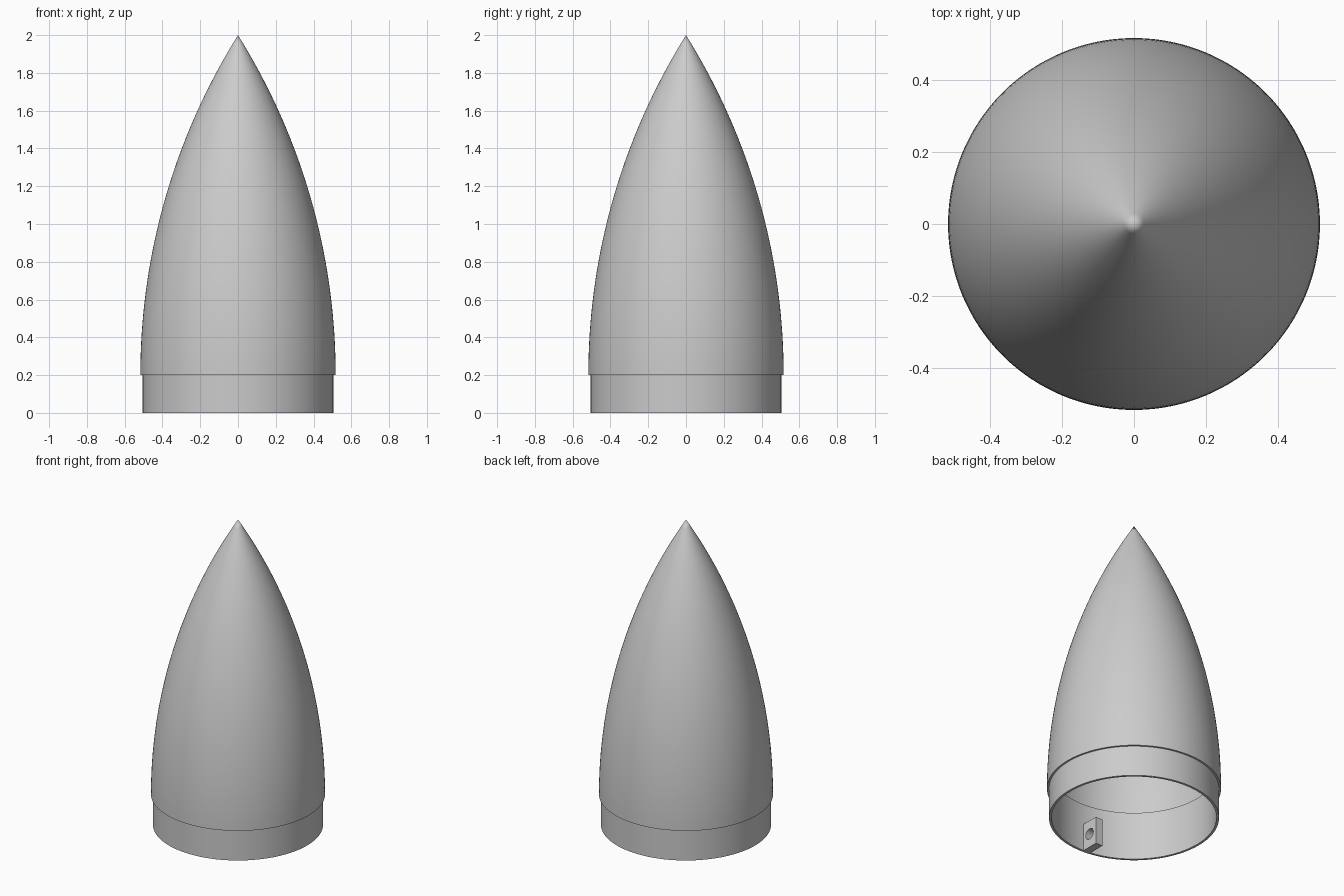
import bpy
import bmesh
from math import sqrt, pi, radians
from mathutils import Vector, Matrix

default_cube = bpy.data.objects.get("Cube")
if default_cube:
    bpy.data.objects.remove(default_cube, do_unlink=True)

SEGMENTS = 128
SHOULDER_Z, TIP_Z = 0.2, 2.0
BODY_R, COUPLER_R, COUPLER_INNER_R = 0.517, 0.505, 0.49
COUPLER_TOP = 0.316
WALL = 0.012

grey = bpy.data.materials.new("plain grey")
grey.use_nodes = True
grey.diffuse_color = (0.6, 0.6, 0.6, 1)
grey.node_tree.nodes["Principled BSDF"].inputs["Base Color"].default_value = (0.6, 0.6, 0.6, 1)


def finish(name, bm):
    """Turn a bmesh into a shaded grey object."""
    bmesh.ops.remove_doubles(bm, verts=bm.verts, dist=1e-5)
    bmesh.ops.recalc_face_normals(bm, faces=bm.faces)
    mesh = bpy.data.meshes.new(name)
    bm.to_mesh(mesh)
    bm.free()
    mesh.materials.append(grey)
    obj = bpy.data.objects.new(name, mesh)
    bpy.context.collection.objects.link(obj)
    return obj


def smooth(obj):
    bpy.ops.object.select_all(action="DESELECT")
    obj.select_set(True)
    bpy.context.view_layer.objects.active = obj
    bpy.ops.object.shade_smooth_by_angle(angle=radians(30))


def lathe(name, profile, closed):
    """Spin a (radius, height) profile around the z axis."""
    bm = bmesh.new()
    verts = [bm.verts.new((r, 0, z)) for r, z in profile]
    edges = [bm.edges.new(pair) for pair in zip(verts, verts[1:])]
    if closed:
        edges.append(bm.edges.new((verts[-1], verts[0])))
    bmesh.ops.spin(bm, geom=verts + edges, cent=(0, 0, 0), axis=(0, 0, 1),
                   angle=2 * pi, steps=SEGMENTS)
    obj = finish(name, bm)
    smooth(obj)
    return obj


def ogive(radius, tip, steps=40):
    """Tangent circular arc from the shoulder up to a sharp tip."""
    length = tip - SHOULDER_Z
    rho = (radius ** 2 + length ** 2) / (2 * radius)
    points = []
    for i in range(steps):
        h = length * i / steps
        points.append((sqrt(rho ** 2 - h ** 2) - rho + radius, SHOULDER_Z + h))
    return points + [(0, tip)]


# Hollow pointed shell
outer = ogive(BODY_R, TIP_Z)
inner = ogive(BODY_R - WALL, TIP_Z - 2 * WALL)
lathe("nose_shell", outer[::-1] + inner, closed=False)

# Coupling ring, slightly narrower than the shell and reaching up inside it
lathe("coupling_ring", [(COUPLER_R, 0), (COUPLER_R, COUPLER_TOP),
                        (COUPLER_INNER_R, COUPLER_TOP), (COUPLER_INNER_R, 0)], closed=True)

# Anchor lug on the inside of the front wall
lug_size = Vector((0.05, 0.12, 0.18))
lug_centre = Vector((-0.045, -0.435, 0.09))
bm = bmesh.new()
bmesh.ops.create_cube(bm, size=1, matrix=Matrix.Translation(lug_centre) @ Matrix.Diagonal((*lug_size, 1)))
lug = finish("anchor_lug", bm)

# Hole drilled sideways through the lug
bm = bmesh.new()
bmesh.ops.create_cone(bm, cap_ends=True, segments=32, radius1=0.035, radius2=0.035, depth=0.2,
                      matrix=Matrix.Translation(lug_centre) @ Matrix.Rotation(pi / 2, 4, "Y"))
cutter = finish("hole_cutter", bm)
cutter.hide_render = True
drill = lug.modifiers.new("hole", "BOOLEAN")
drill.operation = "DIFFERENCE"
drill.object = cutter
bpy.context.view_layer.objects.active = lug
bpy.ops.object.modifier_apply(modifier=drill.name)
bpy.data.objects.remove(cutter, do_unlink=True)
smooth(lug)
